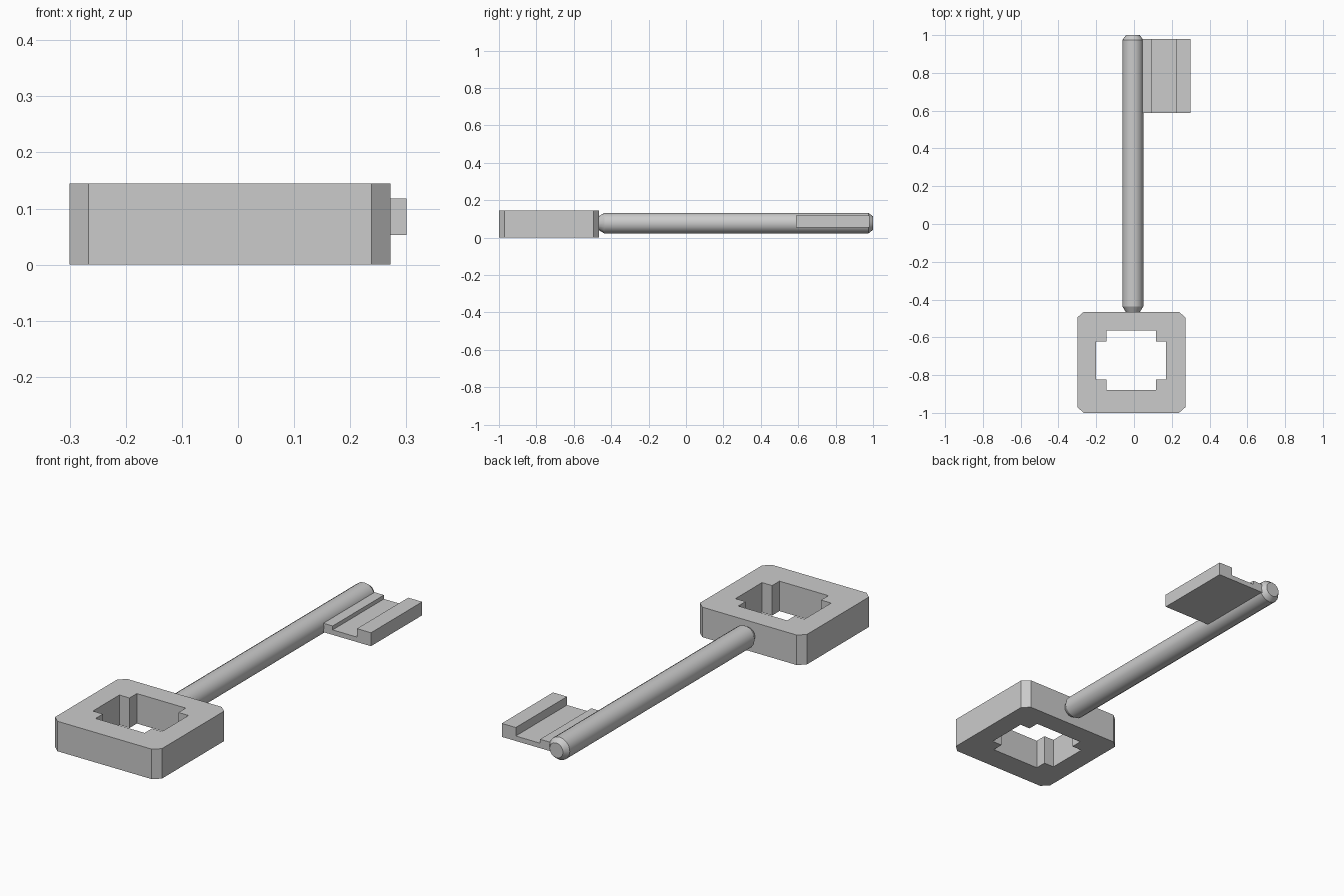
import bpy
import bmesh
import math
from mathutils import Vector

cube = bpy.data.objects.get("Cube")
if cube:
    bpy.data.objects.remove(cube, do_unlink=True)

GREY = (0.6, 0.6, 0.6, 1.0)
metal = bpy.data.materials.new("grey_metal")
metal.use_nodes = True
metal.diffuse_color = GREY
metal.node_tree.nodes["Principled BSDF"].inputs["Base Color"].default_value = GREY


def make_object(name, bm):
    bmesh.ops.recalc_face_normals(bm, faces=bm.faces)
    mesh = bpy.data.meshes.new(name)
    bm.to_mesh(mesh)
    bm.free()
    mesh.materials.append(metal)
    obj = bpy.data.objects.new(name, mesh)
    bpy.context.collection.objects.link(obj)
    return obj


def extrude_profile(name, points, offset):
    bm = bmesh.new()
    face = bm.faces.new([bm.verts.new(p) for p in points])
    moved = bmesh.ops.extrude_face_region(bm, geom=[face], use_keep_orig=True)
    verts = [g for g in moved["geom"] if isinstance(g, bmesh.types.BMVert)]
    bmesh.ops.translate(bm, verts=verts, vec=Vector(offset))
    return make_object(name, bm)


def corner_cut(x0, x1, y0, y1, dx, dy, stepped, z):
    """Rectangle whose corners are chamfered, or notched when stepped."""
    pts = []
    for x, y, sx, sy, along_x in ((x0, y0, 1, 1, False), (x1, y0, -1, 1, True),
                                  (x1, y1, -1, -1, False), (x0, y1, 1, -1, True)):
        a, b = (x, y + sy * dy, z), (x + sx * dx, y, z)
        run = [a, (x + sx * dx, y + sy * dy, z), b] if stepped else [a, b]
        pts += run[::-1] if along_x else run
    return pts


# Square bow with chamfered corners and a cross-shaped opening
bow = extrude_profile("bow", corner_cut(-0.30, 0.272, -1, -0.465, 0.034, 0.03, False, 0),
                      (0, 0, 0.145))
cutter = extrude_profile("bow_cutter",
                         corner_cut(-0.20, 0.17, -0.88, -0.565, 0.054, 0.056, True, -0.1),
                         (0, 0, 0.4))
cutter.hide_render = True
cutter.hide_viewport = True
cutter.display_type = 'WIRE'
opening = bow.modifiers.new("opening", 'BOOLEAN')
opening.operation = 'DIFFERENCE'
opening.solver = 'EXACT'
opening.object = cutter

# Round shaft with bevelled ends
SIDES = 16
bm = bmesh.new()
rings = []
for y, r in ((-0.468, 0.036), (-0.437, 0.055), (0.975, 0.055), (1.0, 0.036)):
    rings.append([bm.verts.new((-0.006 + r * math.cos(a), y, 0.077 + r * math.sin(a)))
                  for a in (math.tau * i / SIDES for i in range(SIDES))])
for low, high in zip(rings, rings[1:]):
    for i in range(SIDES):
        j = (i + 1) % SIDES
        bm.faces.new((low[i], low[j], high[j], high[i]))
bm.faces.new(rings[0])
bm.faces.new(rings[-1])
shaft = make_object("shaft", bm)
bpy.ops.object.select_all(action='DESELECT')
shaft.select_set(True)
bpy.context.view_layer.objects.active = shaft
bpy.ops.object.shade_smooth_by_angle(angle=math.radians(28))

# Bit: thin floor, low inner ridge and tall outer ridge
profile = [(0.02, 0.053), (0.30, 0.053), (0.30, 0.118), (0.225, 0.118),
           (0.225, 0.077), (0.095, 0.077), (0.095, 0.096), (0.02, 0.096)]
extrude_profile("bit", [(x, 0.588, z) for x, z in profile], (0, 0.392, 0))
